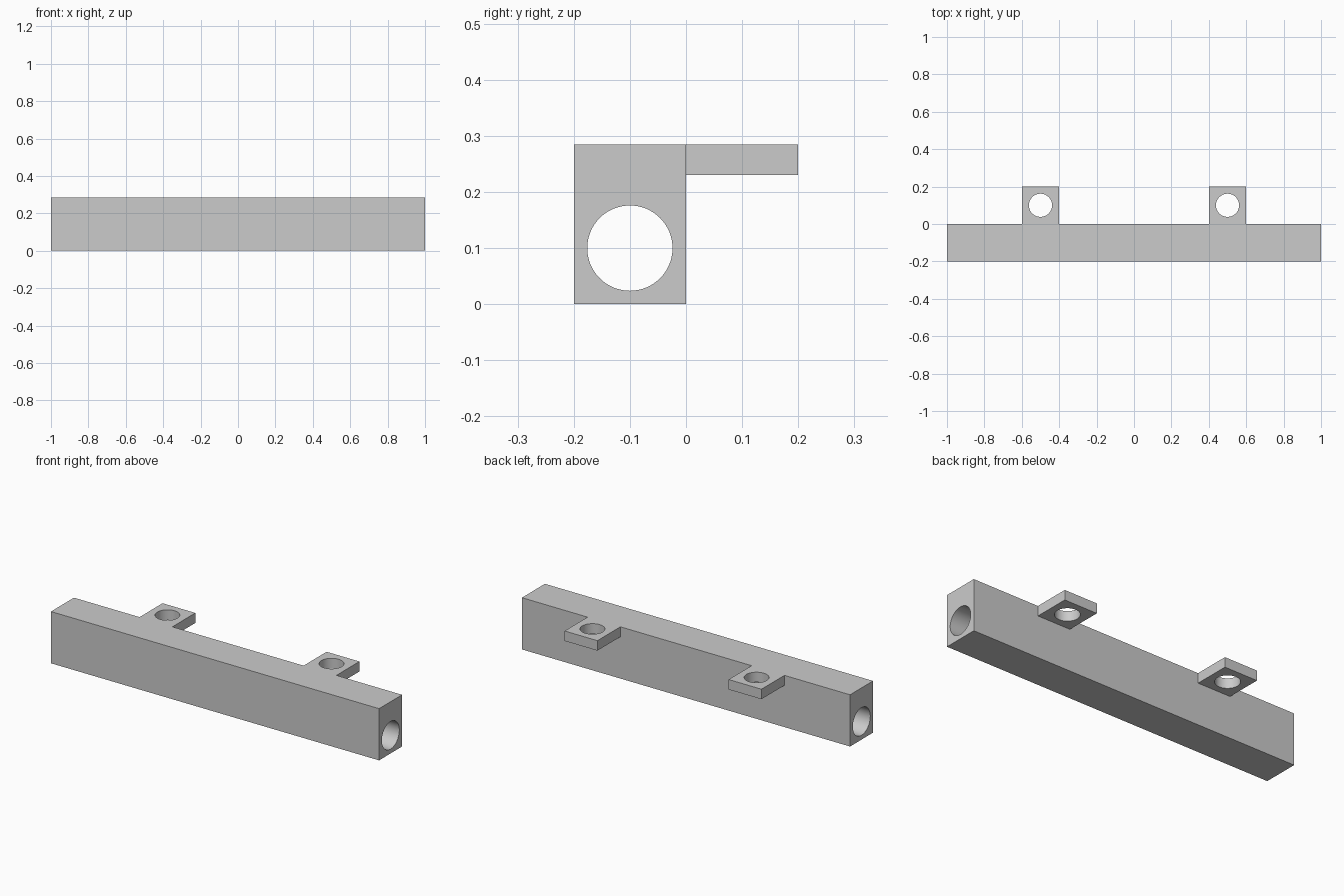
import bpy
from math import pi

cube = bpy.data.objects.get("Cube")
if cube:
    bpy.data.objects.remove(cube, do_unlink=True)

# Single plain grey
grey = bpy.data.materials.new("plain_grey")
grey.use_nodes = True
colour = (0.6, 0.6, 0.6, 1)
grey.diffuse_color = colour
grey.node_tree.nodes["Principled BSDF"].inputs["Base Color"].default_value = colour


def box(name, low, high):
    """Box between two opposite corners."""
    centre = [(a + b) / 2 for a, b in zip(low, high)]
    bpy.ops.mesh.primitive_cube_add(size=1, location=centre)
    obj = bpy.context.object
    obj.name = name
    obj.scale = [b - a for a, b in zip(low, high)]
    bpy.ops.object.transform_apply(location=True, rotation=True, scale=True)
    obj.data.materials.append(grey)
    return obj


def cylinder(name, radius, depth, location, rotation=(0, 0, 0)):
    bpy.ops.mesh.primitive_cylinder_add(vertices=64, radius=radius, depth=depth,
                                        location=location, rotation=rotation)
    obj = bpy.context.object
    obj.name = name
    obj.data.materials.append(grey)
    return obj


def combine(target, tool, operation):
    """Apply a boolean and discard the tool."""
    tool.hide_render = True
    mod = target.modifiers.new(operation.lower(), 'BOOLEAN')
    mod.operation = operation
    mod.solver = 'EXACT'
    mod.object = tool
    bpy.context.view_layer.objects.active = target
    bpy.ops.object.modifier_apply(modifier=mod.name)
    bpy.data.objects.remove(tool, do_unlink=True)


HEIGHT = 0.285
TAB_BOTTOM = 0.23

# Long rectangular bar
bar = box("mounting_bar", (-1, -0.2, 0), (1, 0, HEIGHT))

# Two rear mounting tabs with screw holes, flush with the top
for x in (-0.5, 0.5):
    tab = box("tab", (x - 0.1, -0.05, TAB_BOTTOM), (x + 0.1, 0.2, HEIGHT))
    combine(bar, tab, 'UNION')
    hole = cylinder("tab_hole_cutter", 0.062, 0.3, (x, 0.1, HEIGHT))
    combine(bar, hole, 'DIFFERENCE')

# Bore along the whole length
bore = cylinder("bore_cutter", 0.076, 2.2, (0, -0.1, 0.1), (0, pi / 2, 0))
combine(bar, bore, 'DIFFERENCE')

# Smooth bores, sharp edges
bpy.ops.object.select_all(action='DESELECT')
bar.select_set(True)
bpy.context.view_layer.objects.active = bar
bpy.ops.object.shade_smooth_by_angle(angle=pi / 6)
